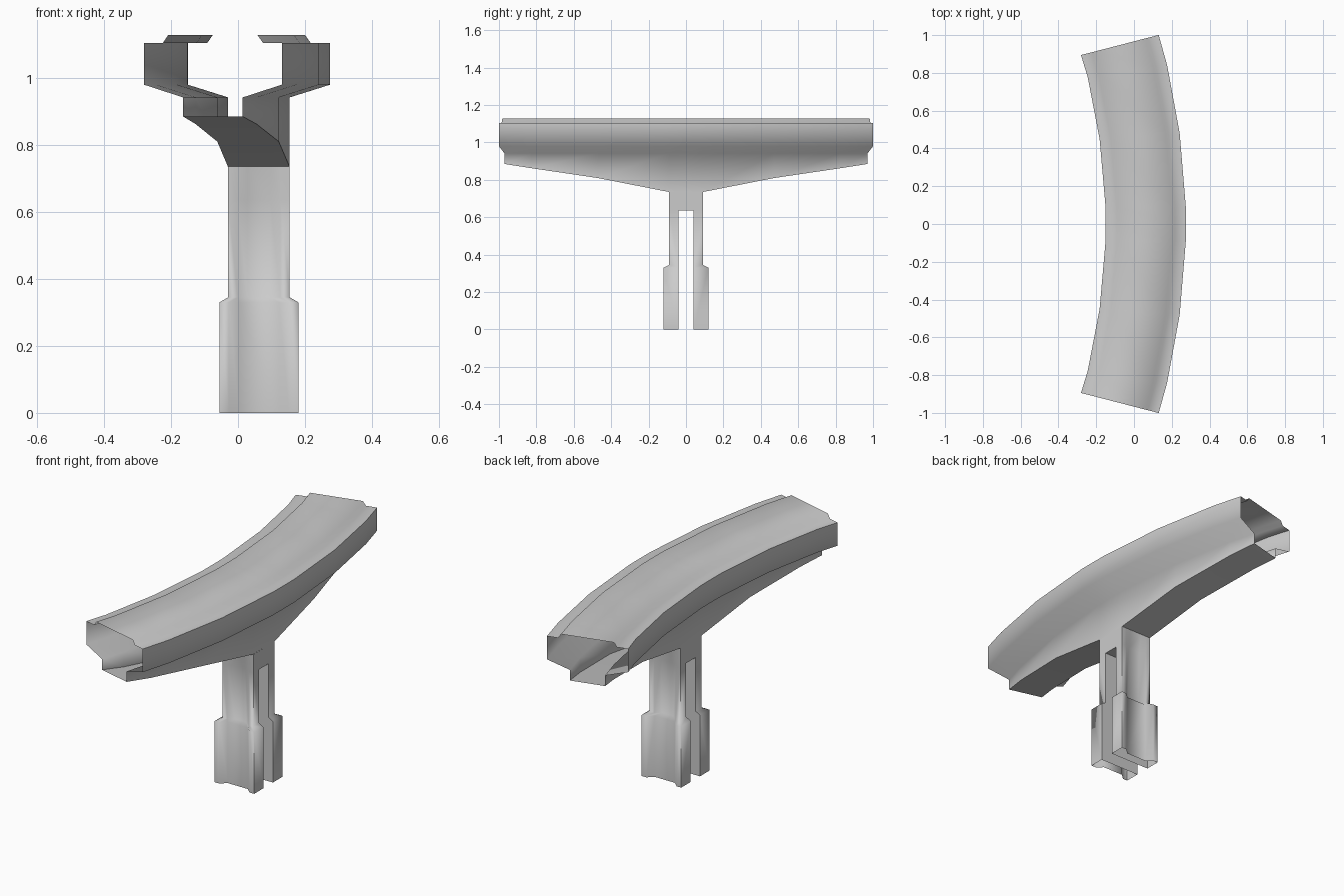
import bpy, bmesh, math

if "Cube" in bpy.data.objects:
    bpy.data.objects.remove(bpy.data.objects["Cube"])


def finish(bm, name):
    bmesh.ops.remove_doubles(bm, verts=bm.verts, dist=0.0005)
    bmesh.ops.recalc_face_normals(bm, faces=bm.faces)
    mesh = bpy.data.meshes.new(name)
    bm.to_mesh(mesh)
    bm.free()
    ob = bpy.data.objects.new(name, mesh)
    bpy.context.collection.objects.link(ob)
    bpy.ops.object.select_all(action='DESELECT')
    ob.select_set(True)
    bpy.context.view_layer.objects.active = ob
    bpy.ops.object.shade_smooth_by_angle(angle=math.radians(80))
    return ob


def loft(bm, rings, skip=lambda row, col: False):
    """Skin closed rings, leaving both ends open."""
    rows = [[bm.verts.new(p) for p in ring] for ring in rings]
    n = len(rows[0])
    for r in range(len(rows) - 1):
        for c in range(n):
            if not skip(r, c):
                d = (c + 1) % n
                bm.faces.new((rows[r][c], rows[r][d], rows[r + 1][d], rows[r + 1][c]))


# Curved hollow deck: centre x, y, heading angle, keel depth
half = [(0.062, 0.09, 0, 0.735), (0.03, 0.465, 4.3, 0.81),
        (-0.035, 0.81, 8.7, 0.862), (-0.075, 0.9475, 14.5, 0.885)]
stations = [(x, -y, -a, z) for x, y, a, z in reversed(half)]
stations += [(0.0625, 0, 0, 0.735)] + half


def deck_ring(cx, cy, angle, keel):
    side = [(0.092, keel), (0.092, 0.942), (0.2125, 0.98),
            (0.2125, 1.105), (0.154, 1.105), (0.138, 1.128)]
    section = side + [(-u, z) for u, z in reversed(side)]
    a = math.radians(angle)
    return [(cx + u * math.cos(a), cy + u * math.sin(a), z) for u, z in section]


bm = bmesh.new()
# the keel floor is left open where the pillar joins
loft(bm, [deck_ring(*s) for s in stations], lambda r, c: c == 11 and r in (3, 4))
finish(bm, "curved_deck")


# Pillar: two legs with flanged ends and a recessed web
def leg_ring(z, x_half, outer, web, s):
    f = x_half - 0.028
    w = x_half - 0.058
    side = [(x_half, 0.04), (x_half, outer), (f, outer), (w, web)]
    pts = side + [(-x, y) for x, y in reversed(side)]
    return [(0.0625 + x, s * y, z) for x, y in pts]


levels = [(0, 0.118, 0.12, 0.092), (0.33, 0.118, 0.12, 0.092),
          (0.345, 0.092, 0.09, 0.068), (0.635, 0.092, 0.09, 0.075),
          (0.735, 0.092, 0.09, 0.09)]
bm = bmesh.new()
for s in (-1, 1):
    loft(bm, [leg_ring(*lv, s) for lv in levels], lambda r, c: r == 3 and c in (0, 7) and c == 7)

# Bridge joining the legs above the slot
x0, x1, y, z0, z1 = -0.0295, 0.1545, 0.04, 0.635, 0.735
for quad in ([(x0, -y, z0), (x0, y, z0), (x1, y, z0), (x1, -y, z0)],
             [(x0, -y, z0), (x0, y, z0), (x0, y, z1), (x0, -y, z1)],
             [(x1, -y, z0), (x1, y, z0), (x1, y, z1), (x1, -y, z1)]):
    bm.faces.new([bm.verts.new(p) for p in quad])
finish(bm, "pillar")
